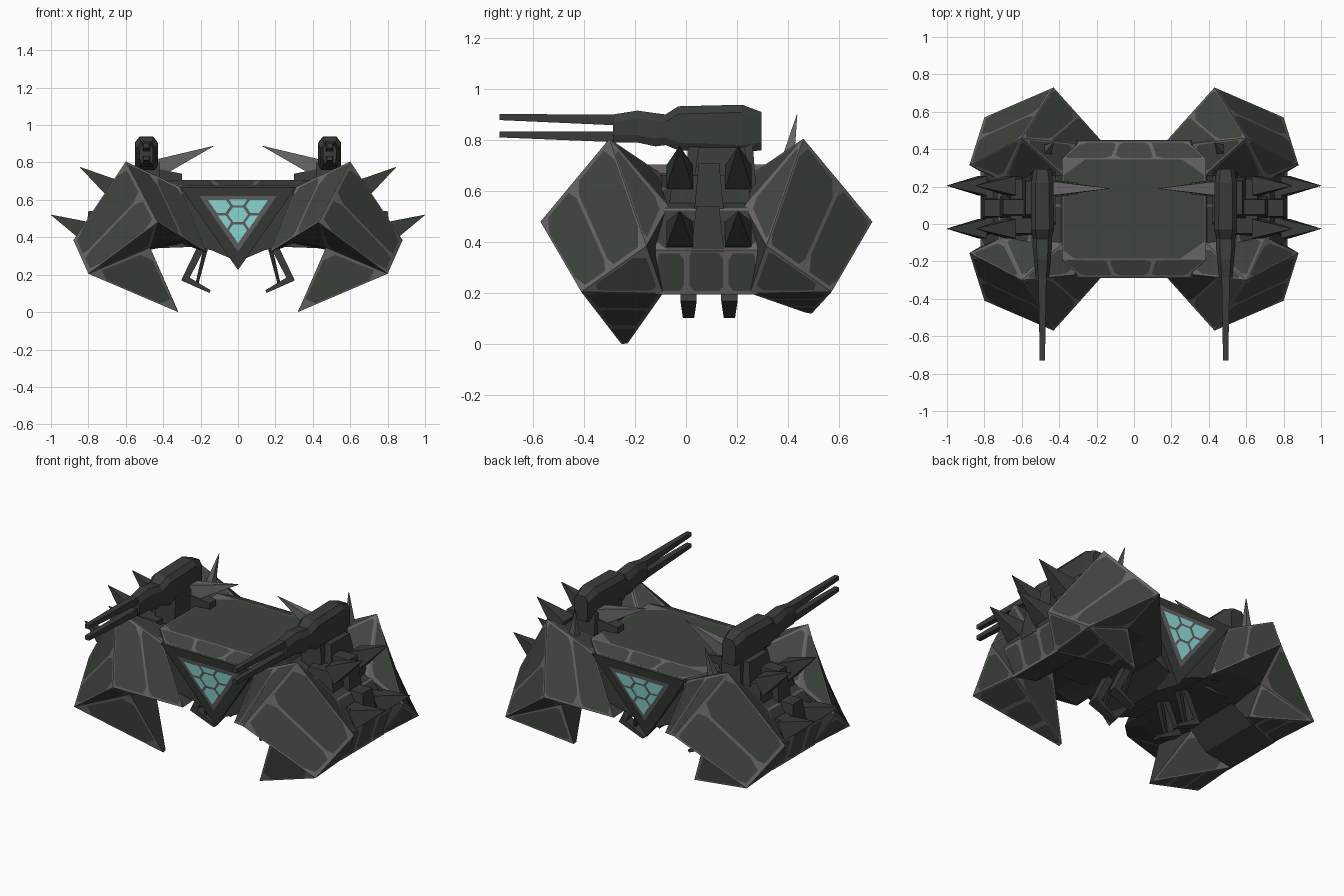
import bpy, random
from mathutils import Vector as V

if "Cube" in bpy.data.objects:
    bpy.data.objects.remove(bpy.data.objects["Cube"])

random.seed(4)
MID = 0.08  # the hull is symmetric front/back about this y


def mat(name, rgb):
    m = bpy.data.materials.new(name)
    m.diffuse_color = (*rgb, 1)
    m.use_nodes = True
    m.node_tree.nodes["Principled BSDF"].inputs["Base Color"].default_value = m.diffuse_color
    return m


MATS = [mat("green_grey_armour", (0.050, 0.060, 0.049)),
        mat("grey_edge", (0.135, 0.130, 0.132)),
        mat("dark_metal", (0.040, 0.047, 0.040)),
        mat("near_black", (0.020, 0.022, 0.020)),
        mat("cyan_glow", (0.30, 0.80, 0.76))]
GREEN, EDGE, METAL, BLACK, CYAN = range(5)


def face(part, pts, m, c):
    """Add a polygon turned away from the point c."""
    pts = [V(p) for p in pts]
    n = V()
    for i in range(len(pts)):
        n += pts[i].cross(pts[(i + 1) % len(pts)])
    mid = sum(pts, V()) / len(pts)
    if n.dot(mid - V(c)) < 0:
        pts.reverse()
    part.append((pts, m))


def cell(part, pts, c, gap, inner, rim=EDGE):
    """One armour cell: rim of trim around a corner-cut inner face."""
    n = len(pts)
    mid = sum(pts, V()) / n
    q = [p + (mid - p) * min(0.6, gap * (1.5 if n == 4 else 2) / max((mid - p).length, 1e-4)) for p in pts]
    cut = [random.uniform(0.05, 0.18) for _ in pts]
    a = [q[i].lerp(q[i - 1], cut[i]) for i in range(n)]
    b = [q[i].lerp(q[(i + 1) % n], cut[i]) for i in range(n)]
    loop = []
    for i in range(n):
        j = (i + 1) % n
        face(part, [pts[i], pts[j], a[j], b[i]], rim, c)
        face(part, [pts[i], b[i], a[i]], rim, c)
        loop += [a[i], b[i]]
    face(part, loop, inner, c)


def plate(part, pts, c, nu=1, nv=1, gap=0.014, inner=GREEN):
    """Armour plate split in a slightly uneven grid of cells."""
    p = [V(x) for x in pts]
    if len(p) == 3:
        return cell(part, p, c, gap, inner)
    cuts = lambda n: [0] + [(i + random.uniform(-.1, .1)) / n for i in range(1, n)] + [1]
    us, vs = cuts(nu), cuts(nv)
    at = lambda u, v: p[0].lerp(p[1], u).lerp(p[3].lerp(p[2], u), v)
    for i in range(nu):
        for j in range(nv):
            cell(part, [at(us[i], vs[j]), at(us[i + 1], vs[j]),
                        at(us[i + 1], vs[j + 1]), at(us[i], vs[j + 1])], c, gap, inner)


def loft(part, rings, m):
    """Skin a row of matching rings and close both ends."""
    rings = [[V(p) for p in r] for r in rings]
    n = len(rings[0])
    mids = [sum(r, V()) / n for r in rings]
    for k in range(len(rings) - 1):
        c = (mids[k] + mids[k + 1]) / 2
        for i in range(n):
            j = (i + 1) % n
            face(part, [rings[k][i], rings[k][j], rings[k + 1][j], rings[k + 1][i]], m, c)
    face(part, rings[0], m, mids[1])
    face(part, rings[-1], m, mids[-2])


def beam(part, a, b, wa, ha, wb, hb, m, side=(0, 1, 0)):
    """Tapered square bar from a to b."""
    a, b, s = V(a), V(b), V(side)
    u = (b - a).cross(s).normalized()
    loft(part, [[p + s * w * i + u * h * j for i, j in ((-1, -1), (1, -1), (1, 1), (-1, 1))]
                for p, w, h in ((a, wa, ha), (b, wb, hb))], m)


def build(name, part, mirror=True):
    verts, faces, ids = [], [], []
    for sx in ((1, -1) if mirror else (1,)):
        for pts, m in part:
            pts = pts if sx > 0 else pts[::-1]
            faces.append(list(range(len(verts), len(verts) + len(pts))))
            verts += [(p.x * sx, p.y, p.z) for p in pts]
            ids.append(m)
    me = bpy.data.meshes.new(name)
    me.from_pydata(verts, [], faces)
    for m in MATS:
        me.materials.append(m)
    me.polygons.foreach_set("material_index", ids)
    me.update()
    ob = bpy.data.objects.new(name, me)
    bpy.context.collection.objects.link(ob)


# Hull: half cross-section run front to back, with armoured top deck
hull = []
half = [(0.37, 0.69), (0.42, 0.62), (0.36, 0.38), (0.14, 0.33), (0, 0.27)]
prof = half + [(-x, z) for x, z in half[-2::-1]]
loft(hull, [[(x, MID - 0.28, z) for x, z in prof], [(x, MID + 0.28, z) for x, z in prof]], METAL)
c = (0, MID, 0.4)
deck = [-0.36, -0.27, 0.27, 0.36]
wide = [0.29, 0.385, 0.385, 0.29]
high = [0.675, 0.705, 0.705, 0.675]
for k in range(3):
    y0, y1, w0, w1 = MID + deck[k], MID + deck[k + 1], wide[k], wide[k + 1]
    plate(hull, [(-w0, y0, high[k]), (w0, y0, high[k]), (w1, y1, high[k + 1]), (-w1, y1, high[k + 1])],
          c, 1 if k == 1 else 3, 1, 0.007)
    for s in (-1, 1):
        face(hull, [(s * w0, y0, high[k]), (s * w1, y1, high[k + 1]),
                    (s * w1, y1, 0.62), (s * w0, y0, 0.62)], EDGE, c)
build("hull", hull, False)

# Triangular prow at each end with glowing cells
for s, name in ((-1, "front"), (1, "rear")):
    prow, glow = [], []
    tri = [V((-0.31, MID + s * 0.37, 0.67)), V((0.31, MID + s * 0.37, 0.67)), V((0, MID + s * 0.29, 0.225))]
    back = [V((p.x, MID + s * 0.1, max(p.z, 0.27))) for p in tri]
    loft(prow, [tri, back], METAL)
    out = V((0, s * 0.004, 0))
    mid = sum(tri, V()) / 3
    inn = [mid + (p - mid) * 0.56 + out * 2 for p in tri]
    face(prow, [mid + (p - mid) * 0.67 + out * 1.4 for p in tri], EDGE, (0, MID, .5))
    mid = sum(inn, V()) / 3
    third = []
    for i in range(3):
        third += [inn[i].lerp(inn[(i + 1) % 3], t) for t in (0.33, 0.67)]
    hexa = [mid + (p - mid) * 0.55 for p in third]
    cells = [hexa]
    for i in range(3):
        cells.append([third[2 * i], third[2 * i + 1], hexa[2 * i + 1], hexa[2 * i]])
        cells.append([inn[i], third[2 * i], hexa[2 * i], hexa[2 * i - 1], third[2 * i - 1]])
    for pts in cells:
        m = sum(pts, V()) / len(pts)
        face(glow, [m + (p - m) * 0.84 for p in pts], CYAN, (0, MID, .5))
    build(name + "_prow", prow, False)
    build(name + "_glow_cells", glow, False)

# Four armoured legs with clawed feet
for s, name, tip in ((-1, "front", (0.32, 0.32, 0.0)), (1, "rear", (0.40, 0.40, 0.12))):
    W = lambda x, w, z: V((x, MID + s * w, z))
    P, F, B, O = W(.60, .38, .805), W(.43, .65, .48), W(.80, .49, .205), W(.88, .235, .385)
    T, T2, Q = W(.31, .35, .67), W(.38, .18, .67), W(.17, .36, .32)
    K, G, I, I2 = W(.70, .15, .54), W(.77, .17, .20), W(.47, .43, .345), W(.49, .18, .33)
    leg, foot = [], []
    c = W(.55, .34, .50)
    plate(leg, [P, F, B, O], c, 2, 1)
    plate(leg, [T, P, F, Q], c, 2, 1, 0.010)
    plate(leg, [P, T, T2], c, gap=0.012)
    plate(leg, [P, T2, K], c, gap=0.012)
    plate(leg, [P, O, K], c, gap=0.014)
    plate(leg, [F, I, B], c, gap=0.010)
    face(leg, [F, Q, W(.30, .38, .375), I], METAL, c)
    face(leg, [W(.30, .38, .375), I, I2, W(.3, .15, .365)], METAL, c)
    face(leg, [Q, W(.30, .38, .375), W(.3, .15, .365), W(.17, .15, .33)], METAL, c)
    face(leg, [O, G, K], METAL, c)
    build(name + "_legs", leg)
    c = W(.64, .32, .22)
    t1, t2 = W(tip[0], tip[1] + .012, tip[2]), W(tip[0], tip[1] - .012, tip[2] + .004)
    plate(foot, [B, t1, t2, G], c, 3, 1, 0.012)
    plate(foot, [B, t1, I], c, gap=0.012)
    plate(foot, [G, t2, I2], c, gap=0.012)
    face(foot, [I, t1, t2, I2], METAL, c)
    plate(foot, [O, B, G], c, gap=0.012)
    build(name + "_feet", foot)

# Flanks between the legs
flank = []
line = [(.36, .67), (.56, .61), (.72, .53), (.82, .37), (.77, .195), (.60, .24), (.48, .34), (.2, .35)]
c = (0.52, MID, 0.42)
y0, y1 = MID - 0.2, MID + 0.2
for (xa, za), (xb, zb) in zip(line, line[1:]):
    quad = [(xa, y0, za), (xa, y1, za), (xb, y1, zb), (xb, y0, zb)]
    if za == .37:
        plate(flank, quad, c, 3, 1, 0.012)
    elif zb < za and xb > xa:
        plate(flank, quad, c, 2, 1, 0.006, METAL)
    else:
        face(flank, quad, METAL, c)
for y in (y0, y1):
    face(flank, [(x, y, z) for x, z in line], METAL, c)
build("flanks", flank)

# Stacked joint blocks on the flanks that carry the guns
joint = []
for x0, x1, ya, yb, za, zb in ((.42, .56, -.01, .28, .55, .80), (.50, .68, -.07, .26, .52, .66),
                               (.55, .72, .03, .15, .50, .71), (.66, .82, .02, .15, .36, .54),
                               (.50, .60, .03, .25, .64, .77), (.66, .81, -.07, .25, .35, .48)):
    d = 0.02
    loft(joint, [[(x0, ya, za), (x1, ya, za), (x1, yb, za), (x0, yb, za)],
                 [(x0, ya + d, zb), (x1 - d, ya + d, zb), (x1 - d, yb - d, zb), (x0, yb - d, zb)]], METAL)
build("gun_mounts", joint)

# Twin-barrel guns: housing lofted along y, then barrels
gun = []
rings = []
for y, lo, hi, w in ((.295, .76, .91, .045), (.22, .75, .938, .06), (-.03, .76, .932, .062),
                     (-.08, .78, .90, .050), (-.12, .775, .905, .052), (-.19, .79, .915, .045), (-.285, .79, .90, .036)):
    rings.append([(.49 + i * w * k, y, z) for i, k, z in
                  ((-1, .7, lo), (1, .7, lo), (1, 1, lo + .03), (1, 1, hi - .03),
                   (1, .6, hi), (-1, .6, hi), (-1, 1, hi - .03), (-1, 1, lo + .03))])
loft(gun, rings, METAL)
for za, zb in ((.878, .890), (.812, .822)):
    beam(gun, (.49, -.26, za), (.49, -.73, zb), .022, .021, .014, .012, METAL, (1, 0, 0))
build("guns", gun)

# Spikes: two rows on each flank, inward horns and rear antennae
spikes = []
for y in (-.025, .205):
    beam(spikes, (.66, y, .655), (.845, y, .775), .052, .055, .001, .001, METAL)
    beam(spikes, (.81, y, .43), (1.0, y, .52), .052, .055, .001, .001, METAL)
build("flank_spikes", spikes)
horns = []
beam(horns, (.44, .19, .765), (.13, .19, .888), .04, .05, .001, .001, EDGE)
beam(horns, (.45, .19, .72), (.30, .19, .72), .05, .05, .03, .02, METAL)
beam(horns, (.47, .39, .68), (.43, .435, .90), .03, .025, .001, .001, EDGE)
build("horns", horns)

# Small folded claws under the belly
claws = []
for y in (.01, .17):
    beam(claws, (.19, y, .36), (.285, y, .17), .03, .02, .03, .017, METAL)
    beam(claws, (.295, y, .185), (.15, y, .11), .032, .018, .022, .008, METAL)
    beam(claws, (.17, y, .35), (.22, y, .15), .018, .012, .012, .008, BLACK)
build("belly_claws", claws)
